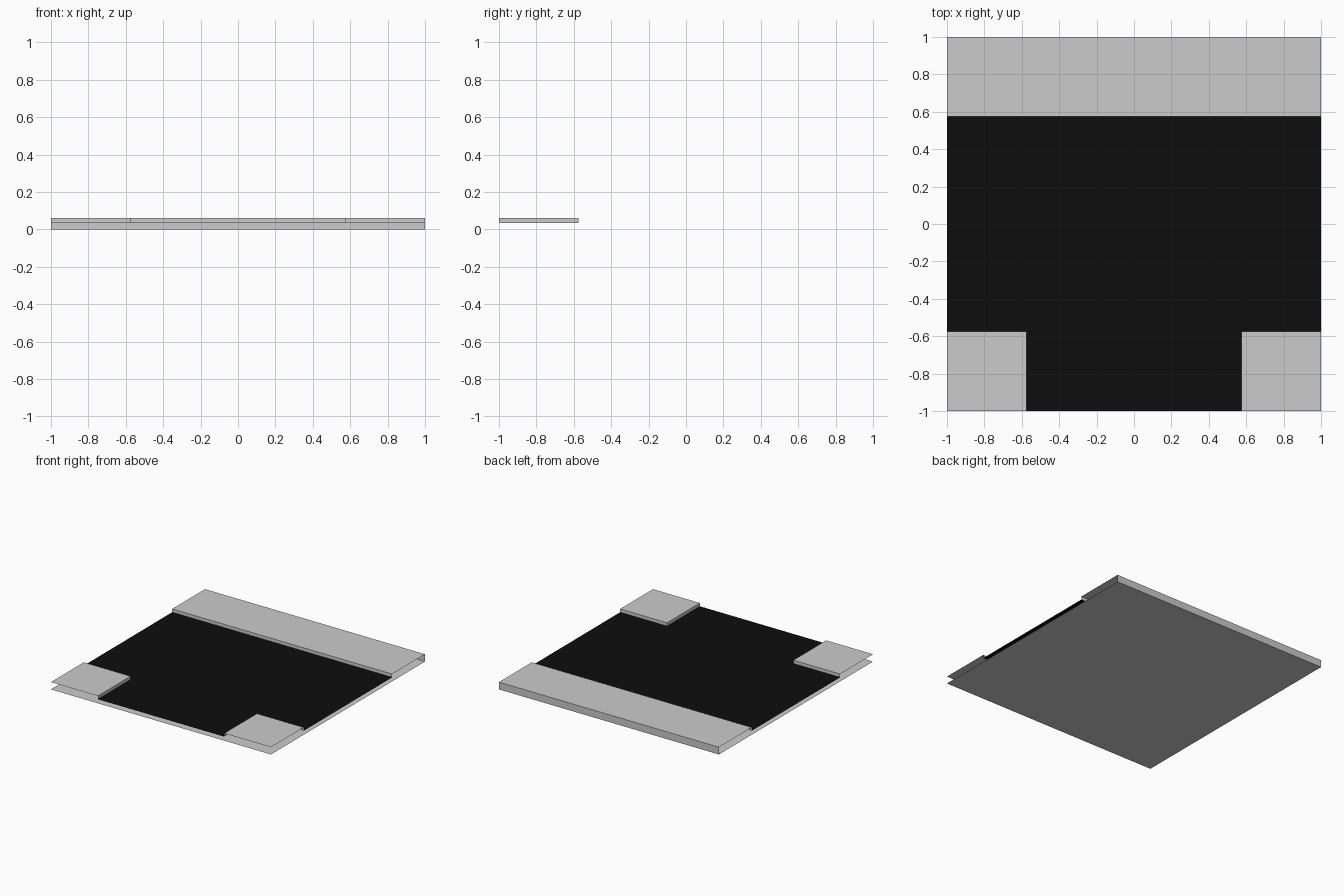
import bpy, bmesh

if "Cube" in bpy.data.objects:
    bpy.data.objects.remove(bpy.data.objects["Cube"])

H, K = 1.0, 0.574           # tile half size, kerb line
ROAD_Z, WALK_Z = 0.033, 0.06


def sheet(name, faces, material=None):
    """Open surface object from a few polygons, shared corners welded."""
    bm = bmesh.new()
    for pts in faces:
        bm.faces.new([bm.verts.new(p) for p in pts])
    bmesh.ops.remove_doubles(bm, verts=bm.verts, dist=1e-5)
    mesh = bpy.data.meshes.new(name)
    bm.to_mesh(mesh)
    bm.free()
    obj = bpy.data.objects.new(name, mesh)
    bpy.context.collection.objects.link(obj)
    if material:
        mesh.materials.append(material)
    return obj


def flat(x0, y0, x1, y1, z):
    return [(x0, y0, z), (x1, y0, z), (x1, y1, z), (x0, y1, z)]


def wall(a, b, z0, z1):
    return [(*a, z0), (*b, z0), (*b, z1), (*a, z1)]


asphalt = bpy.data.materials.new("asphalt")
asphalt.diffuse_color = (0.004, 0.004, 0.004, 1)
asphalt.use_nodes = True
asphalt.node_tree.nodes["Principled BSDF"].inputs["Base Color"].default_value = asphalt.diffuse_color

# Underside of the tile, facing down
sheet("base", [flat(-H, -H, H, H, 0)[::-1]])

# T-shaped road surface
sheet("road", [[(-H, -K, ROAD_Z), (-K, -K, ROAD_Z), (-K, -H, ROAD_Z), (K, -H, ROAD_Z),
                (K, -K, ROAD_Z), (H, -K, ROAD_Z), (H, K, ROAD_Z), (-H, K, ROAD_Z)]], asphalt)

# Long pavement with its kerb and the full-height back wall
sheet("back_pavement", [flat(-H, K, H, H, WALK_Z),
                        wall((-H, K), (H, K), ROAD_Z, WALK_Z),
                        wall((H, H), (-H, H), 0, WALK_Z)])

# Corner pavement with two kerbs, mirrored to the other side
corner = sheet("corner_pavements", [flat(-H, -H, -K, -K, WALK_Z),
                                    wall((-K, -H), (-K, -K), ROAD_Z, WALK_Z),
                                    wall((-K, -K), (-H, -K), ROAD_Z, WALK_Z)])
corner.modifiers.new("mirror", 'MIRROR').use_axis = (True, False, False)
